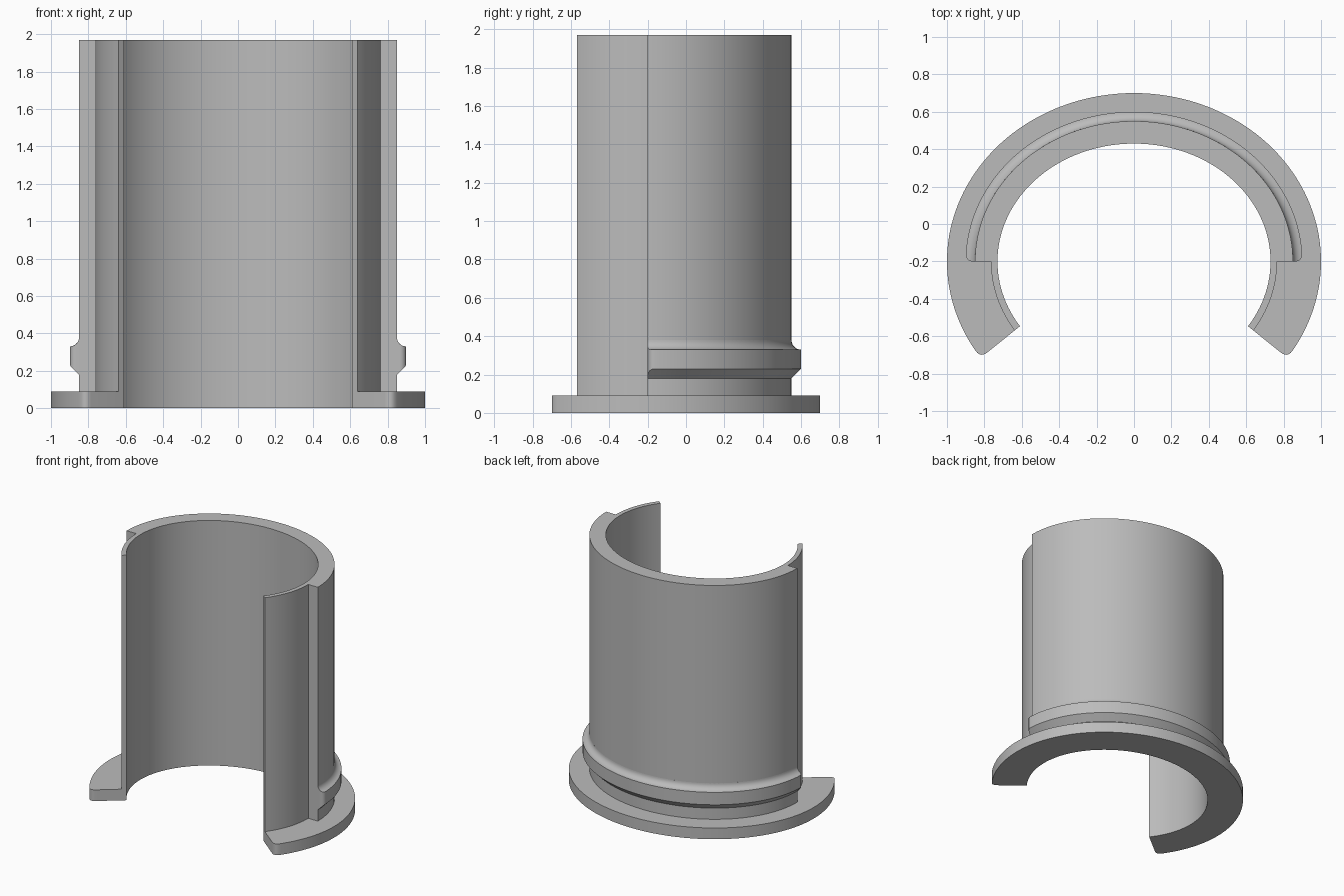
import bpy, bmesh
from math import sin, cos, pi, sqrt, radians
from mathutils import Vector

cube = bpy.data.objects.get("Cube")
if cube:
    bpy.data.objects.remove(cube, do_unlink=True)

CY = -0.2                        # shared centre of all ellipses
TIP = Vector((0.61, -0.547))     # inner corner of the slot cut
CUT = Vector((0.78, -0.625)).normalized()
FLANGE_TOP, TOP = 0.09, 1.97

grey = bpy.data.materials.new("plain grey")
grey.use_nodes = True
colour = (0.5, 0.5, 0.5, 1)
grey.diffuse_color = colour
grey.node_tree.nodes["Principled BSDF"].inputs["Base Color"].default_value = colour


def ellipse(rx, ry, t):
    return Vector((rx * cos(t), CY + ry * sin(t)))


def arc(rx, ry, a, b, n):
    return [ellipse(rx, ry, a + (b - a) * i / n) for i in range(n + 1)]


def cut_angle(rx, ry):
    """Ellipse angle where the slot cut line crosses, by bisection."""
    lo, hi = -pi / 2, 0
    for _ in range(40):
        mid = (lo + hi) / 2
        d = ellipse(rx, ry, mid) - TIP
        if CUT.x * d.y - CUT.y * d.x < 0:
            lo = mid
        else:
            hi = mid
    return lo


def mirrored(half):
    """Close a right-hand path with its mirror image."""
    left = [Vector((-p.x, p.y)) for p in reversed(half)]
    return half + [p for p in left if abs(p.x) > 1e-5]


def finish(name, bm):
    bmesh.ops.recalc_face_normals(bm, faces=bm.faces)
    mesh = bpy.data.meshes.new(name)
    bm.to_mesh(mesh)
    bm.free()
    mesh.materials.append(grey)
    ob = bpy.data.objects.new(name, mesh)
    bpy.context.collection.objects.link(ob)
    bpy.ops.object.select_all(action='DESELECT')
    ob.select_set(True)
    bpy.context.view_layer.objects.active = ob
    bpy.ops.object.shade_smooth_by_angle(angle=radians(30))


def extrude(name, outline, z0, z1):
    bm = bmesh.new()
    face = bm.faces.new([bm.verts.new((p.x, p.y, z0)) for p in outline])
    top = bmesh.ops.extrude_face_region(bm, geom=[face], use_keep_orig=True)
    verts = [v for v in top["geom"] if isinstance(v, bmesh.types.BMVert)]
    bmesh.ops.translate(bm, verts=verts, vec=(0, 0, z1 - z0))
    finish(name, bm)


# Bore shared by the flange and the sleeve, from the back to the cut
bore = arc(0.73, 0.63, pi / 2, cut_angle(0.73, 0.63), 48)

# Flange with rounded outer corners
end = cut_angle(1.0, 0.9)
corner = ellipse(1.0, 0.9, end)
start, stop = corner - CUT * 0.045, ellipse(1.0, 0.9, end + 0.048)
fillet = [start * (1 - u) ** 2 + corner * 2 * u * (1 - u) + stop * u * u
          for u in [i / 6 for i in range(7)]]
rim = arc(1.0, 0.9, end + 0.06, pi / 2, 48)
half = bore[1:] + fillet + rim[:-1]
# path runs bore -> rim on the right, then rim -> bore on the left
outline = mirrored(half + [ellipse(1.0, 0.9, pi / 2)]) + [bore[0]]
extrude("flange", outline, 0, FLANGE_TOP)

# Sleeve: thick rear half stepping down to thin front lips
lip = arc(0.765, 0.67, cut_angle(0.765, 0.67), 0, 14)
wall = arc(0.85, 0.75, 0, pi / 2, 40)
extrude("sleeve", mirrored(bore[1:] + lip + wall) + [bore[0]], FLANGE_TOP, TOP)

# Retaining bead: chamfered underside, coved top, rounded ends
BEAD, ROUND = 0.05, 0.035


def bead_section(depth):
    steps = [depth * (1 - i / 8) ** 2 for i in range(9)]
    cove = [(d, 0.38 - sqrt(max(0, BEAD ** 2 - (BEAD - d) ** 2))) for d in steps]
    return [(-0.03, 0.18), (0, 0.18), (depth, 0.18 + depth)] + cove + [(-0.03, 0.38)]


ends = [ROUND * (1 - cos(i * pi / 16)) / 0.75 for i in range(8)]
middle = [0.047 + (pi - 0.094) * i / 80 for i in range(81)]
angles = ends + middle + [pi - a for a in reversed(ends)]
bm = bmesh.new()
rings = []
for t in angles:
    s = min(ROUND, 0.75 * min(t, pi - t))
    depth = BEAD - ROUND + sqrt(max(0, ROUND ** 2 - (ROUND - s) ** 2))
    ring = []
    for d, z in bead_section(depth):
        p = ellipse(0.85 + d, 0.75 + d, t)
        ring.append(bm.verts.new((p.x, p.y, z)))
    rings.append(ring)
for a, b in zip(rings, rings[1:]):
    for i in range(len(a)):
        j = (i + 1) % len(a)
        bm.faces.new((a[i], a[j], b[j], b[i]))
bm.faces.new(rings[0])
bm.faces.new(rings[-1])
finish("retaining_bead", bm)
